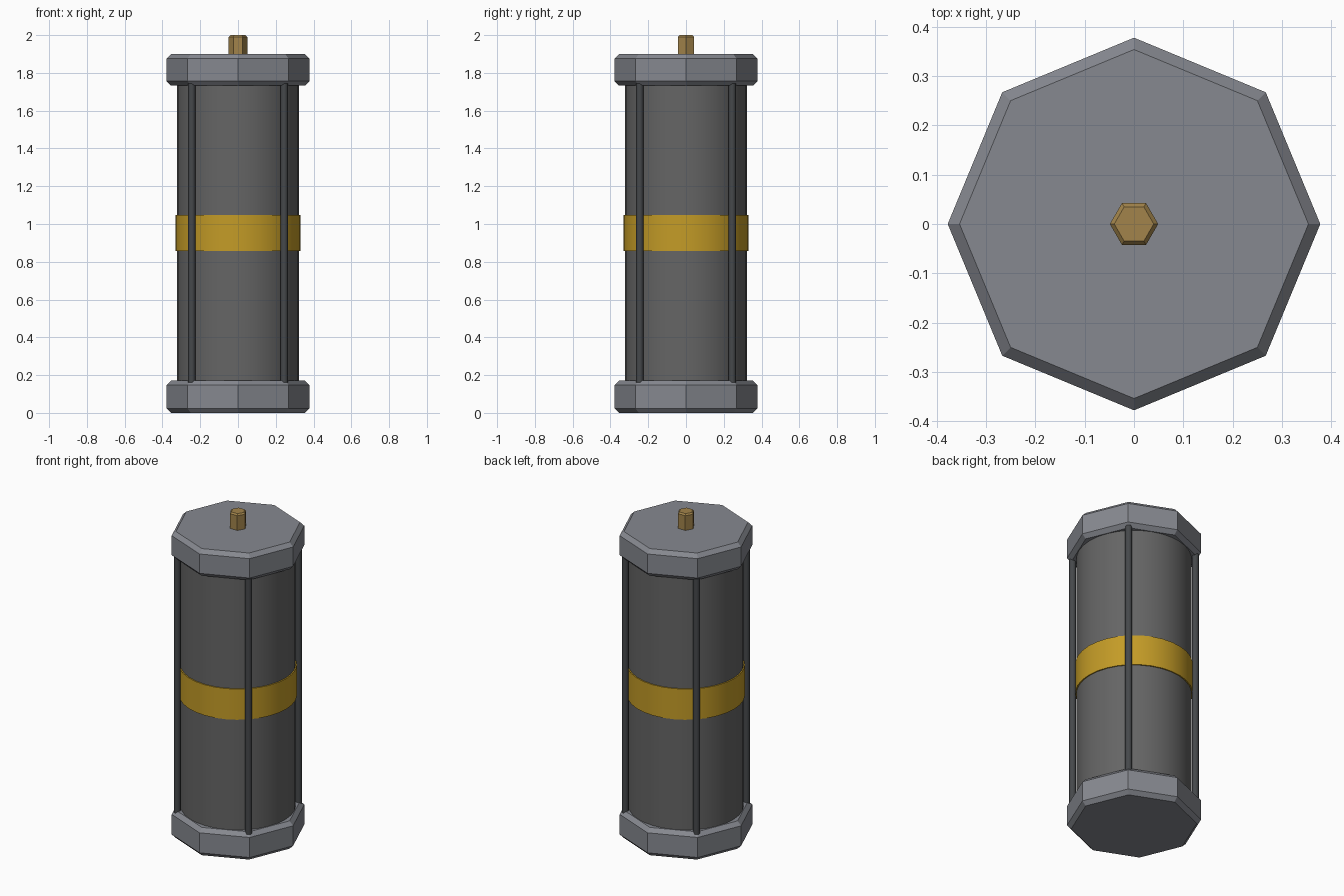
import bpy
import bmesh
from math import cos, sin, pi, radians

if "Cube" in bpy.data.objects:
    bpy.data.objects.remove(bpy.data.objects["Cube"])


def material(name, rgb):
    m = bpy.data.materials.new(name)
    m.diffuse_color = (*rgb, 1)
    m.use_nodes = True
    m.node_tree.nodes["Principled BSDF"].inputs["Base Color"].default_value = m.diffuse_color
    return m


def lathe(name, profile, sides, mat, at=(0, 0), smooth=False):
    """Closed solid from stacked rings: profile is (radius, z) from bottom to top."""
    bm = bmesh.new()
    rings = [[bm.verts.new((r * cos(2 * pi * i / sides), r * sin(2 * pi * i / sides), z))
              for i in range(sides)] for r, z in profile]
    for a, b in zip(rings, rings[1:]):
        for i in range(sides):
            j = (i + 1) % sides
            bm.faces.new((a[i], a[j], b[j], b[i]))
    bm.faces.new(rings[0][::-1])
    bm.faces.new(rings[-1])
    me = bpy.data.meshes.new(name)
    bm.to_mesh(me)
    bm.free()
    me.materials.append(mat)
    ob = bpy.data.objects.new(name, me)
    ob.location = (at[0], at[1], 0)
    bpy.context.collection.objects.link(ob)
    if smooth:
        bpy.ops.object.select_all(action='DESELECT')
        ob.select_set(True)
        bpy.context.view_layer.objects.active = ob
        bpy.ops.object.shade_smooth_by_angle(angle=radians(50))
    return ob


def chamfered(r, z0, z1, c):
    return [(r - c, z0), (r, z0 + c), (r, z1 - c), (r - c, z1)]


steel = material("cap_grey", (0.24, 0.25, 0.28))
dark = material("body_grey", (0.13, 0.13, 0.13))
black = material("rod_grey", (0.06, 0.065, 0.07))
yellow = material("band_yellow", (0.55, 0.33, 0.02))
brass = material("stud_brass", (0.36, 0.23, 0.07))

# Octagonal end caps
lathe("bottom_cap", chamfered(0.378, 0, 0.172, 0.024), 8, steel)
lathe("top_cap", chamfered(0.378, 1.732, 1.9, 0.024), 8, steel)

# Round body and coloured band
lathe("body", [(0.324, 0.15), (0.324, 1.75)], 32, dark, smooth=True)
lathe("band", [(0.331, 0.858), (0.331, 1.048)], 32, yellow, smooth=True)

# Four tie rods on the diagonals
for k in range(4):
    a = pi / 4 + k * pi / 2
    lathe(f"tie_rod_{k + 1}", [(0.02, 0.15), (0.02, 1.75)], 8, black,
          at=(0.346 * cos(a), 0.346 * sin(a)), smooth=True)

# Hexagonal stud on top
lathe("top_stud", [(0.049, 1.88), (0.049, 1.991), (0.04, 2.0)], 6, brass)
